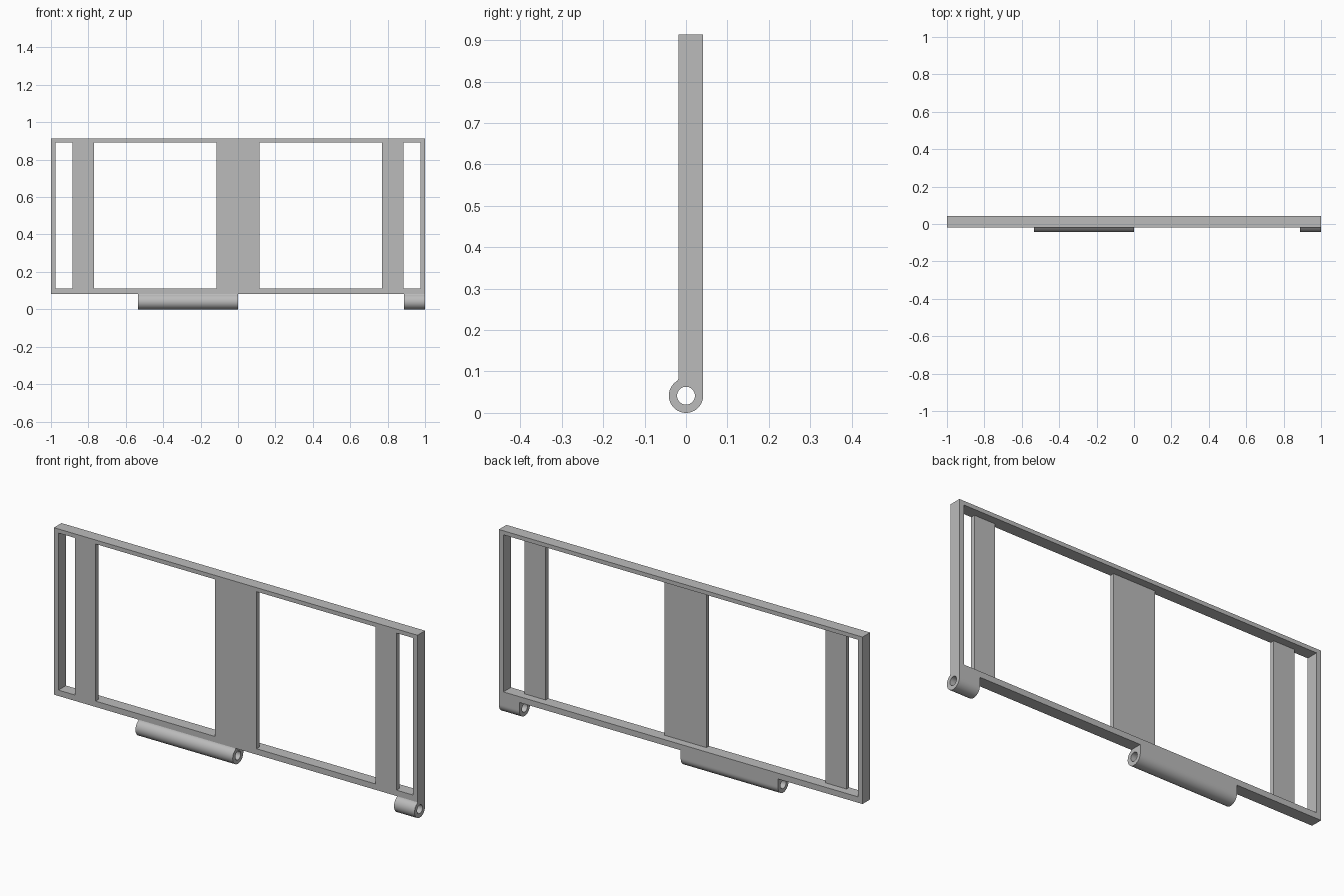
import bpy
import bmesh
from math import sin, cos, tan, radians

if "Cube" in bpy.data.objects:
    bpy.data.objects.remove(bpy.data.objects["Cube"])

# Single grey finish
grey = bpy.data.materials.new("plain_grey")
grey.use_nodes = True
COLOUR = (0.5, 0.5, 0.5, 1)
grey.diffuse_color = COLOUR
grey.node_tree.nodes["Principled BSDF"].inputs["Base Color"].default_value = COLOUR

FRONT, R, HOLE = -0.018, 0.0415, 0.0215
BOTTOM, TOP = 2 * R, 0.913
INNER_BOTTOM, INNER_TOP, INNER_X = 0.112, 0.893, 0.975


def finish(bm, name, smooth=False):
    bmesh.ops.recalc_face_normals(bm, faces=bm.faces)
    mesh = bpy.data.meshes.new(name)
    bm.to_mesh(mesh)
    bm.free()
    mesh.materials.append(grey)
    obj = bpy.data.objects.new(name, mesh)
    bpy.context.collection.objects.link(obj)
    if smooth:
        bpy.ops.object.select_all(action='DESELECT')
        obj.select_set(True)
        bpy.context.view_layer.objects.active = obj
        bpy.ops.object.shade_smooth_by_angle(angle=radians(30))


def hollow_prism(name, outer, inner, place, start, end, smooth=False):
    """Ring between two matching outlines, extruded from start to end."""
    bm = bmesh.new()
    loops = [[bm.verts.new(place(a, b, d)) for a, b in outline]
             for outline, d in ((outer, start), (outer, end), (inner, end), (inner, start))]
    n = len(outer)
    for k in range(4):
        p, q = loops[k], loops[(k + 1) % 4]
        for i in range(n):
            j = (i + 1) % n
            bm.faces.new((p[i], p[j], q[j], q[i]))
    finish(bm, name, smooth)


def box(name, x0, x1, y0, y1, z0, z1):
    bm = bmesh.new()
    bmesh.ops.create_cube(bm, size=1)
    for v in bm.verts:
        v.co = (x1 if v.co.x > 0 else x0, y1 if v.co.y > 0 else y0, z1 if v.co.z > 0 else z0)
    finish(bm, name)


def rectangle(x, z0, z1):
    return [(-x, z0), (x, z0), (x, z1), (-x, z1)]


# Outer frame
hollow_prism("frame", rectangle(1, BOTTOM, TOP), rectangle(INNER_X, INNER_BOTTOM, INNER_TOP),
             lambda x, z, y: (x, y, z), FRONT, R)

# Thin upright slats, flush with the front of the frame
for name, x0, x1 in (("right_slat", -0.885, -0.77), ("centre_slat", -0.115, 0.115),
                     ("left_slat", 0.77, 0.885)):
    box(name, x0, x1, FRONT, FRONT + 0.021, INNER_BOTTOM, INNER_TOP)

# Hinge barrel outline: round below, squared off where it joins the frame
STEPS = 48
outer, inner = [], []
for i in range(STEPS):
    deg = i * 360 / STEPS
    a = radians(deg)
    inner.append((HOLE * cos(a), R + HOLE * sin(a)))
    if deg <= 45:
        outer.append((R, R + R * tan(a)))
    elif deg < 112:
        outer.append((R / tan(a), BOTTOM))
    elif deg < 115:
        outer.append((FRONT, BOTTOM))
    else:
        outer.append((R * cos(a), R + R * sin(a)))

for name, x0, x1 in (("long_hinge_barrel", -0.535, 0), ("short_hinge_barrel", 0.887, 1)):
    hollow_prism(name, outer, inner, lambda y, z, x: (x, y, z), x0, x1, smooth=True)
